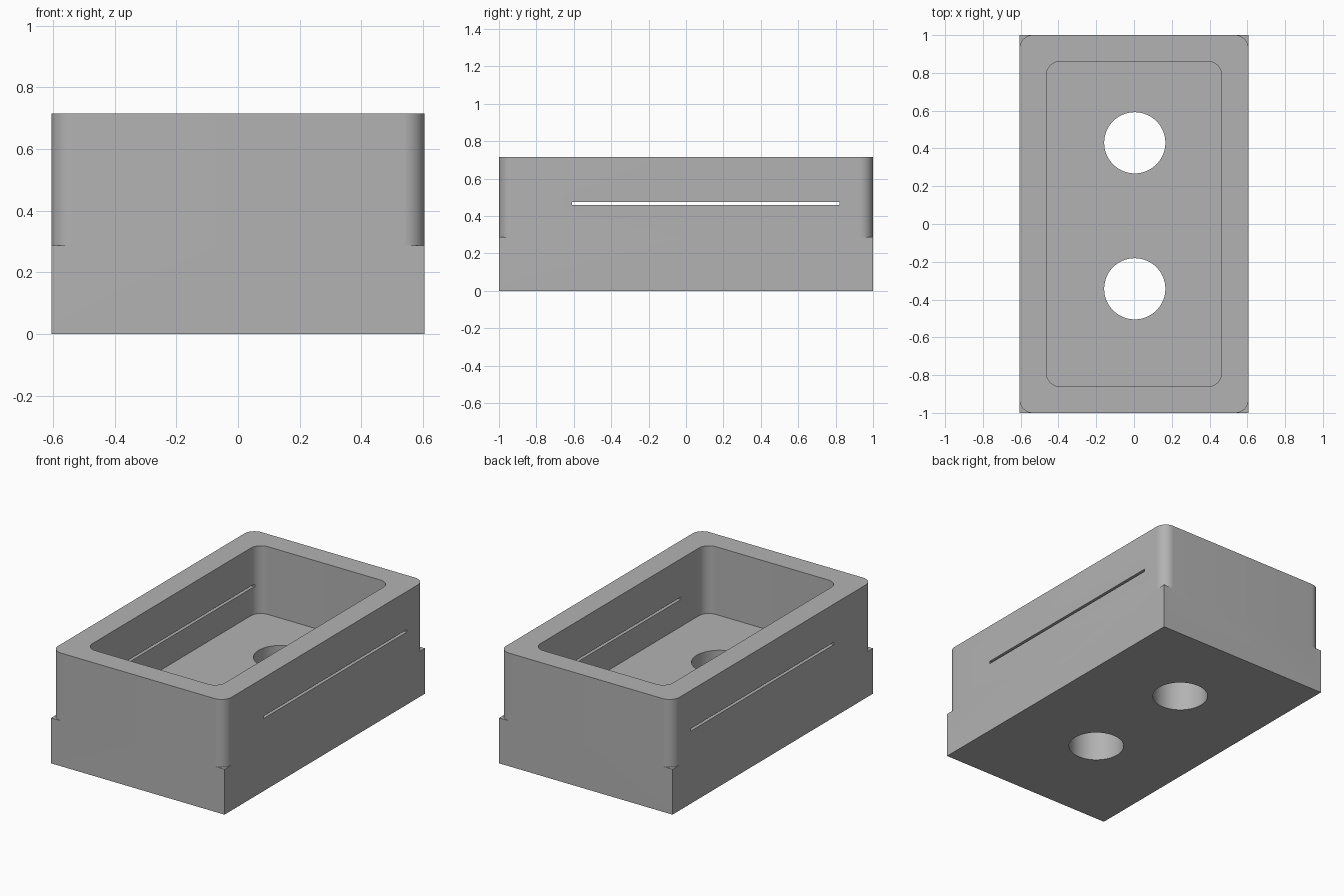
import bpy, bmesh
from math import cos, sin, pi, radians

old = bpy.data.objects.get("Cube")
if old:
    bpy.data.objects.remove(old, do_unlink=True)

HALF_W, HALF_L, HEIGHT = 0.606, 1.0, 0.715
BASE_H = 0.287        # square base height, also the tray floor
RADIUS = 0.07

grey = bpy.data.materials.new("plain grey")
grey.use_nodes = True
grey.diffuse_color = (0.45, 0.45, 0.45, 1)
grey.node_tree.nodes["Principled BSDF"].inputs["Base Color"].default_value = grey.diffuse_color


def arc(cx, cy, r, start, end, steps):
    angles = [start + (end - start) * i / steps for i in range(steps + 1)]
    return [(cx + r * cos(a), cy + r * sin(a)) for a in angles]


def rectangle(x0, x1, y0, y1):
    return [(x0, y0), (x1, y0), (x1, y1), (x0, y1)]


def prism(name, outline, z0, z1):
    """Extrude a flat outline from z0 up to z1."""
    bm = bmesh.new()
    face = bm.faces.new([bm.verts.new((x, y, z0)) for x, y in outline])
    top = bmesh.ops.extrude_face_region(bm, geom=[face])["geom"]
    for v in top:
        if isinstance(v, bmesh.types.BMVert):
            v.co.z = z1
    bmesh.ops.recalc_face_normals(bm, faces=bm.faces)
    mesh = bpy.data.meshes.new(name)
    bm.to_mesh(mesh)
    bm.free()
    obj = bpy.data.objects.new(name, mesh)
    mesh.materials.append(grey)
    bpy.context.collection.objects.link(obj)
    return obj


def cut(target, cutter):
    cutter.hide_render = True
    mod = target.modifiers.new("cut", 'BOOLEAN')
    mod.operation, mod.solver, mod.object = 'DIFFERENCE', 'EXACT', cutter
    bpy.context.view_layer.objects.active = target
    bpy.ops.object.modifier_apply(modifier=mod.name)
    bpy.data.objects.remove(cutter, do_unlink=True)


# Solid block
tray = prism("tray_body", rectangle(-HALF_W, HALF_W, -HALF_L, HALF_L), 0, HEIGHT)

# Rounded upper corners above the square base
cx, cy = HALF_W - RADIUS, HALF_L - RADIUS
corner = arc(cx, cy, RADIUS, 0, pi / 2, 16)
corner += [(cx, HALF_L + 0.1), (HALF_W + 0.1, HALF_L + 0.1), (HALF_W + 0.1, cy)]
for sx in (-1, 1):
    for sy in (-1, 1):
        cut(tray, prism("corner_cutter", [(x * sx, y * sy) for x, y in corner],
                        BASE_H, HEIGHT + 0.1))

# Inner cavity with rounded corners
ix, iy = 0.463 - RADIUS, 0.86 - RADIUS
cavity = []
for i, (sx, sy) in enumerate([(1, 1), (-1, 1), (-1, -1), (1, -1)]):
    cavity += arc(ix * sx, iy * sy, RADIUS, i * pi / 2, (i + 1) * pi / 2, 16)
cut(tray, prism("cavity_cutter", cavity, BASE_H, HEIGHT + 0.1))

# Two round holes through the floor
for y in (0.43, -0.343):
    cut(tray, prism("hole_cutter", arc(0.004, y, 0.162, 0, 2 * pi, 64)[:-1], -0.1, 0.5))

# Thin slot through both long walls
cut(tray, prism("slot_cutter", rectangle(-0.8, 0.8, -0.61, 0.82), 0.458, 0.474))

# Smooth rounded surfaces, sharp edges elsewhere
bpy.ops.object.select_all(action='DESELECT')
tray.select_set(True)
bpy.context.view_layer.objects.active = tray
bpy.ops.object.shade_smooth_by_angle(angle=radians(30))
